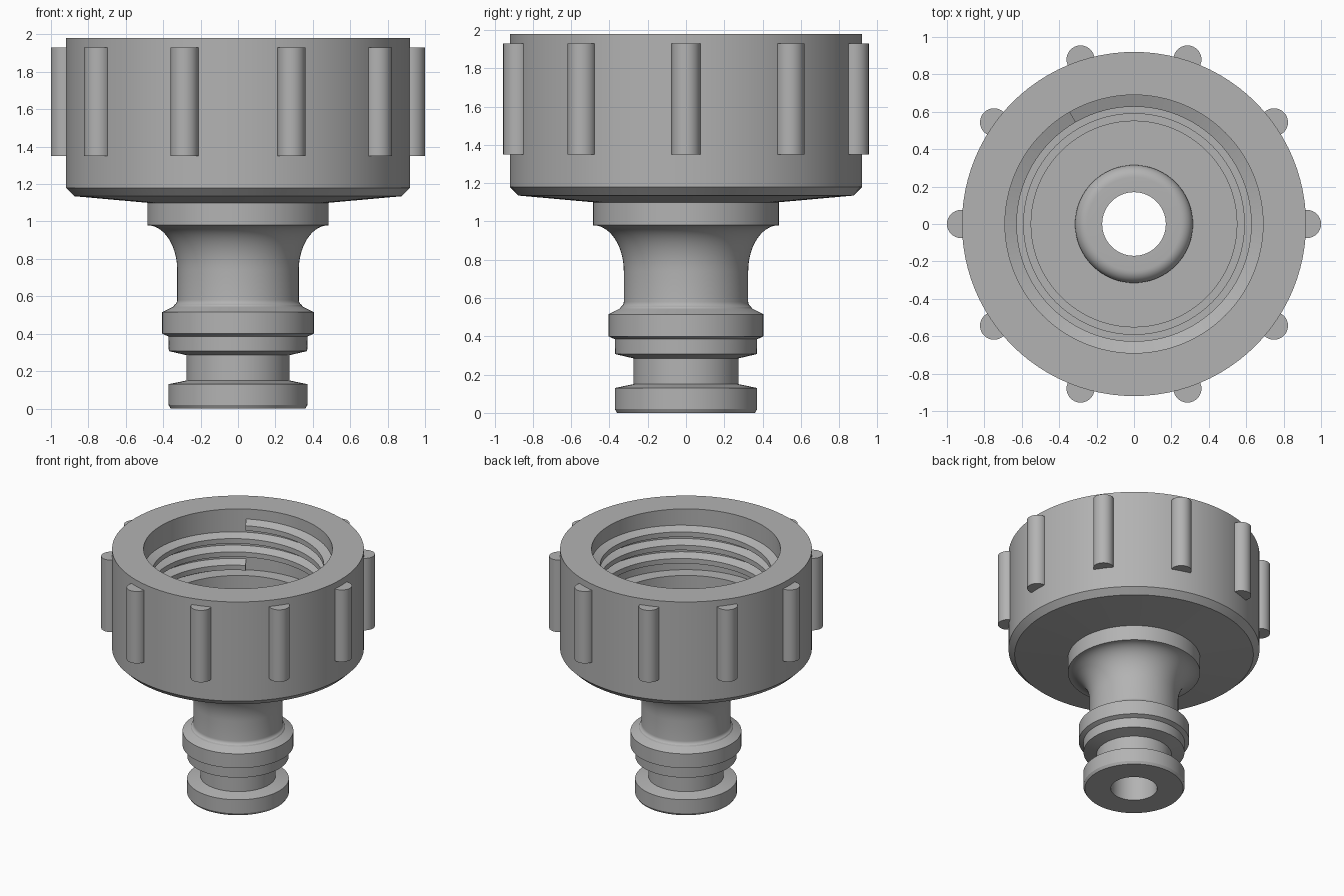
import bpy, bmesh, math

cube = bpy.data.objects.get("Cube")
if cube:
    bpy.data.objects.remove(cube)

# One grey plastic for every part
GREY = (0.45, 0.45, 0.45, 1)
plastic = bpy.data.materials.new("grey_plastic")
plastic.use_nodes = True
plastic.diffuse_color = GREY
plastic.node_tree.nodes["Principled BSDF"].inputs["Base Color"].default_value = GREY


def finish(bm, name):
    mesh = bpy.data.meshes.new(name)
    bm.to_mesh(mesh)
    bm.free()
    mesh.materials.append(plastic)
    obj = bpy.data.objects.new(name, mesh)
    bpy.context.collection.objects.link(obj)
    bpy.ops.object.select_all(action="DESELECT")
    obj.select_set(True)
    bpy.context.view_layer.objects.active = obj
    bpy.ops.object.shade_smooth_by_angle(angle=math.radians(22))
    return obj


def sweep(name, profile, turns=1, pitch=0.0, start=0.0, segments=96):
    """Turn an (r, z) profile about z; a pitch makes it a capped helix."""
    bm = bmesh.new()
    steps = segments * turns
    rows = []
    for i in range(steps + (1 if pitch else 0)):
        a = start + math.tau * i / segments
        rise = pitch * i / segments
        rows.append([bm.verts.new((r * math.cos(a), r * math.sin(a), z + rise))
                     for r, z in profile])
    for i in range(steps):
        here, there = rows[i], rows[(i + 1) % len(rows)]
        for j in range(len(profile) - 1):
            bm.faces.new((here[j], there[j], there[j + 1], here[j + 1]))
    if pitch:
        bm.faces.new(rows[0])
        bm.faces.new(rows[-1][::-1])
    return finish(bm, name)


def arc(cr, cz, rr, rz, a0, a1, n=8):
    """Points on an elliptical arc in the (r, z) plane."""
    angles = [math.radians(a0 + (a1 - a0) * i / n) for i in range(n + 1)]
    return [(cr + rr * math.cos(a), cz + rz * math.sin(a)) for a in angles]


FLOOR = 1.2

# Threaded collar: underside, outer wall, rim, bore, sealing ledges, floor
sweep("collar", [(0.485, 1.1), (0.875, 1.135), (0.92, 1.18), (0.92, 1.98),
                 (0.69, 1.98), (0.69, 1.49), (0.59, 1.49), (0.59, 1.24),
                 (0.55, 1.24), (0.55, FLOOR), (0.315, FLOOR)])

# Internal screw thread
PITCH, TURNS = 0.107, 3
z0 = 1.855 - PITCH * TURNS
sweep("thread", [(0.695, z0 + 0.047), (0.627, z0 + 0.02),
                 (0.627, z0 - 0.02), (0.695, z0 - 0.047)],
      turns=TURNS, pitch=PITCH, start=math.radians(120))

# Hose stem: rounded inner lip, bore, grooved plug, neck and flared shoulder
stem = [(0.315, FLOOR)]
stem += arc(0.25, FLOOR + 0.02, 0.065, 0.065, 0, 90)
stem += [(0.17, FLOOR + 0.085), (0.17, 0), (0.36, 0), (0.372, 0.02),
         (0.372, 0.13), (0.275, 0.15), (0.275, 0.285), (0.37, 0.307),
         (0.372, 0.385), (0.405, 0.4), (0.405, 0.515), (0.345, 0.545)]
stem += arc(0.355, 0.58, 0.03, 0.03, 240, 180, 4)
stem += arc(0.485, 0.74, 0.16, 0.24, 180, 90, 14)
stem += [(0.485, 1.1)]
sweep("stem", stem)

# Grip ribs around the collar
RIBS = 10
for k in range(RIBS):
    a = math.tau * k / RIBS
    bm = bmesh.new()
    bmesh.ops.create_cone(bm, cap_ends=True, segments=32, radius1=0.075,
                          radius2=0.075, depth=0.58)
    rib = finish(bm, f"grip_rib_{k + 1}")
    rib.location = (0.925 * math.cos(a), 0.925 * math.sin(a), 1.64)
